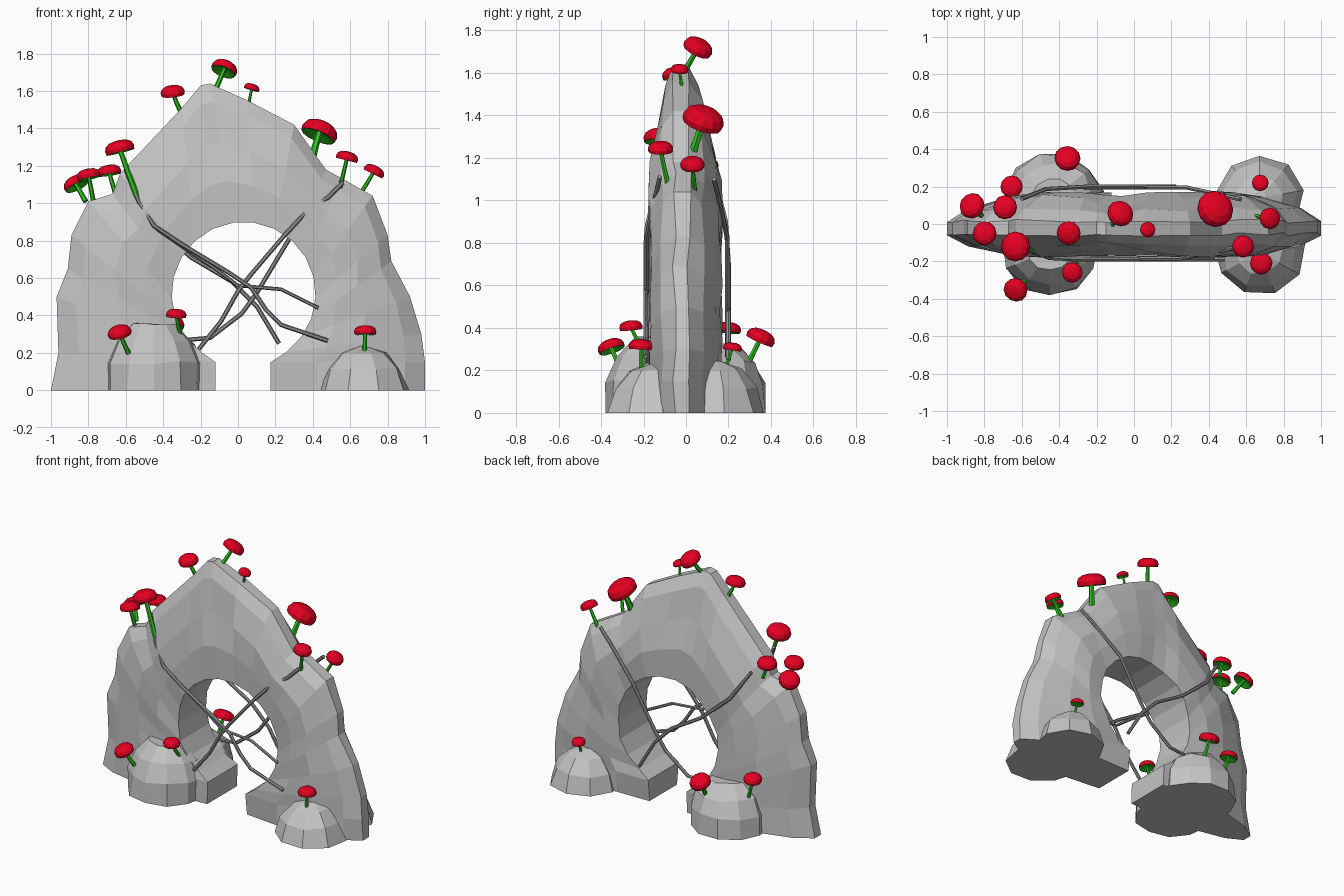
import bpy, bmesh, math, random
from mathutils import Vector

random.seed(4)
if "Cube" in bpy.data.objects:
    bpy.data.objects.remove(bpy.data.objects["Cube"], do_unlink=True)


def material(name, rgb):
    m = bpy.data.materials.new(name)
    m.use_nodes = True
    m.diffuse_color = (*rgb, 1)
    bsdf = next(n for n in m.node_tree.nodes if n.type == 'BSDF_PRINCIPLED')
    bsdf.inputs["Base Color"].default_value = (*rgb, 1)
    bsdf.inputs["Roughness"].default_value = 0.8
    return m


STONE = material("stone grey", (0.55, 0.55, 0.55))
VINE = material("vine grey", (0.28, 0.28, 0.28))
RED = material("cap red", (0.8, 0.0, 0.016))
GREEN = material("stem green", (0.03, 0.56, 0.015))


def make_object(name, bm, mats):
    bmesh.ops.recalc_face_normals(bm, faces=bm.faces)
    mesh = bpy.data.meshes.new(name)
    bm.to_mesh(mesh)
    bm.free()
    for m in mats:
        mesh.materials.append(m)
    ob = bpy.data.objects.new(name, mesh)
    bpy.context.collection.objects.link(ob)


def bridge(bm, a, b):
    """Join two closed rings of equal length with quads."""
    n = len(a)
    return [bm.faces.new((a[i], a[(i + 1) % n], b[(i + 1) % n], b[i])) for i in range(n)]


def jitter(amount):
    return random.uniform(-amount, amount)


# Stone arch: cross-sections swept from one foot over the top to the other
outer = [(-1, 0), (-.96, .2), (-.97, .5), (-.91, .65), (-.89, .83), (-.80, 1.01),
         (-.67, 1.05), (-.63, 1.16), (-.3, 1.51), (-.2, 1.63), (-.15, 1.64),
         (.05, 1.55), (.3, 1.42), (.47, 1.18), (.56, 1.13), (.72, 1.04),
         (.80, .83), (.82, .69), (.92, .5), (.98, .3), (1, .15), (1, 0)]
inner = [(-.12, 0), (-.12, .15)]
for k in range(18):
    a = math.radians(234 - 288 * k / 17)
    inner.append((.03 + .385 * math.cos(a), .515 + .385 * math.sin(a)))
inner += [(.175, .15), (.175, 0)]
# Fraction of the way from outer edge to opening, and half thickness there
section = [(0, .035), (.13, .095), (.42, .16), (.7, .17), (1, .16)]

bm = bmesh.new()
rings = []
for (ox, oz), (ix, iz) in zip(outer, inner):
    ring = []
    for side, profile in ((-1, section), (1, section[::-1])):
        for t, half in profile:
            z = oz + (iz - oz) * t
            half = min(half, .05 + .22 * (1.64 - z))  # thinner towards the crest
            ring.append(bm.verts.new((ox + (ix - ox) * t,
                                      side * half - .02 * (1 - t) + jitter(.01), z)))
    rings.append(ring)
for a, b in zip(rings, rings[1:]):
    bridge(bm, a, b)
bm.faces.new(rings[0])
bm.faces.new(rings[-1])
make_object("stone_arch", bm, [STONE])


# Boulders around the feet
def boulder(name, x, y, rx, ry, height, profile, sides):
    bm = bmesh.new()
    rings = []
    for r, z in profile:
        ring = []
        for i in range(sides):
            a = math.tau * (i + .25) / sides
            k = r * (1 + jitter(.05))
            dz = jitter(.03) if z > 0 else 0
            ring.append(bm.verts.new((x + rx * k * math.cos(a), y + ry * k * math.sin(a),
                                      height * (z + dz))))
        rings.append(ring)
    for a, b in zip(rings, rings[1:]):
        bridge(bm, a, b)
    bm.faces.new(rings[0])
    bm.faces.new(rings[-1])
    make_object(name, bm, [STONE])


tall = [(1, 0), (.97, .4), (.8, .72), (.45, .97)]
low = [(1, 0), (.82, .5), (.52, .85), (.15, 1)]
boulder("right_front_boulder", -.45, -.14, .26, .24, .36, tall, 11)
boulder("right_back_boulder", -.43, .14, .26, .24, .33, tall, 11)
boulder("left_front_boulder", .67, -.15, .24, .23, .23, low, 9)
boulder("left_back_boulder", .67, .14, .24, .23, .24, low, 9)


# Tubes for stems and vines
def tube(name, points, radius, mat, sides=6, taper=1):
    bm = bmesh.new()
    pts = [Vector(p) for p in points]
    rings = []
    for i, p in enumerate(pts):
        d = (pts[min(i + 1, len(pts) - 1)] - pts[max(i - 1, 0)]).normalized()
        u = d.cross(Vector((.1, 1, 0))).normalized()
        v = d.cross(u)
        r = radius * (1 + (taper - 1) * i / (len(pts) - 1))
        rings.append([bm.verts.new(p + r * (u * math.cos(math.tau * k / sides)
                                            + v * math.sin(math.tau * k / sides)))
                      for k in range(sides)])
    for a, b in zip(rings, rings[1:]):
        bridge(bm, a, b)
    bm.faces.new(rings[0])
    bm.faces.new(rings[-1])
    make_object(name, bm, [mat])


# Mushrooms: flat red cap with a green underside on a bent green stem
CAP = [(.2, .45), (.6, .38), (.88, .2), (1, -.08), (.95, -.36), (.82, -.34), (.15, -.1)]


def mushroom(name, base, top, r, lean, sides=12):
    axis = Vector((*lean, 1)).normalized()
    turn = Vector((0, 0, 1)).rotation_difference(axis)
    base, top = Vector(base), Vector(top)
    bm = bmesh.new()
    rings = [[bm.verts.new(top + turn @ (r * Vector((p * math.cos(math.tau * i / sides),
                                                     p * math.sin(math.tau * i / sides), h))))
              for i in range(sides)] for p, h in CAP]
    for j, (a, b) in enumerate(zip(rings, rings[1:])):
        for f in bridge(bm, a, b):
            f.material_index = int(j >= 4)
    bm.faces.new(rings[0])
    bm.faces.new(rings[-1]).material_index = 1
    make_object(name + "_cap", bm, [RED, GREEN])
    neck = top - axis * r * .1
    bend = (base + neck) / 2 - axis * r * .15
    tube(name + "_stem", [base - (neck - base) * .12, bend, neck], r * .21, GREEN, 6, .8)


patch = [  # base, cap centre, cap radius, lean
    ((-.82, .05, 1.02), (-.87, .10, 1.11), .07, (-.5, .35)),
    ((-.775, -.03, 1.02), (-.80, -.05, 1.155), .065, (-.2, .1)),
    ((-.66, .09, 1.07), (-.69, .09, 1.175), .065, (-.15, .1)),
    ((-.53, -.14, 1.01), (-.635, -.12, 1.30), .08, (-.25, .05)),
    ((-.31, -.03, 1.50), (-.35, -.05, 1.60), .065, (-.12, -.2)),
    ((-.115, .0, 1.62), (-.07, .06, 1.725), .072, (.4, .5)),
    ((.06, -.02, 1.54), (.075, -.03, 1.62), .042, (.3, .05)),
    ((.40, .04, 1.25), (.44, .085, 1.39), .1, (.42, .35)),
    ((.55, -.09, 1.10), (.585, -.12, 1.25), .06, (.25, 0)),
    ((.66, .04, 1.06), (.73, .03, 1.175), .058, (.5, 0)),
    ((.675, .18, .2), (.675, .22, .31), .045, (0, .15)),
    ((.675, -.21, .17), (.68, -.21, .32), .06, (0, .05)),
    ((-.59, -.31, .21), (-.635, -.355, .315), .065, (-.25, -.35)),
    ((-.31, -.21, .31), (-.33, -.26, .41), .055, (.05, -.1)),
    ((-.62, .19, .27), (-.655, .20, .40), .06, (-.1, .1)),
    ((-.36, .29, .23), (-.355, .355, .36), .07, (.1, .45)),
]
for i, spec in enumerate(patch, 1):
    mushroom(f"mushroom_{i}", *spec)


# Vines draped over both faces, hugging the taper and crossing the opening
def vine(name, y, points, radius=.012):
    tube(name, [(x, y * min(1, 1 - 1.3 * (z - .85)), z) for x, z in points], radius, VINE)


vine("front_vine_1", -.19, [(-.6, 1.18), (-.53, 1.01), (-.45, .88), (-.3, .78), (-.05, .63),
                            (.07, .55), (.15, .43), (.23, .35), (.48, .265)])
vine("front_vine_2", -.185, [(.56, 1.11), (.48, 1.03), (.38, .97), (.25, .83), (.07, .62),
                             (0, .53), (-.09, .37), (-.21, .22)])
vine("front_vine_3", -.18, [(-.56, 1.09), (-.43, .86), (-.27, .75), (-.12, .65), (0, .56),
                            (.23, .54), (.43, .44)], .01)
vine("back_vine_1", .20, [(-.6, 1.1), (-.47, .9), (-.25, .71), (-.03, .58), (.1, .45),
                          (.22, .25)])
vine("back_vine_2", .195, [(.57, 1.1), (.48, 1.02), (.28, .82), (.1, .52), (.02, .41),
                           (-.15, .28), (-.27, .27)])
